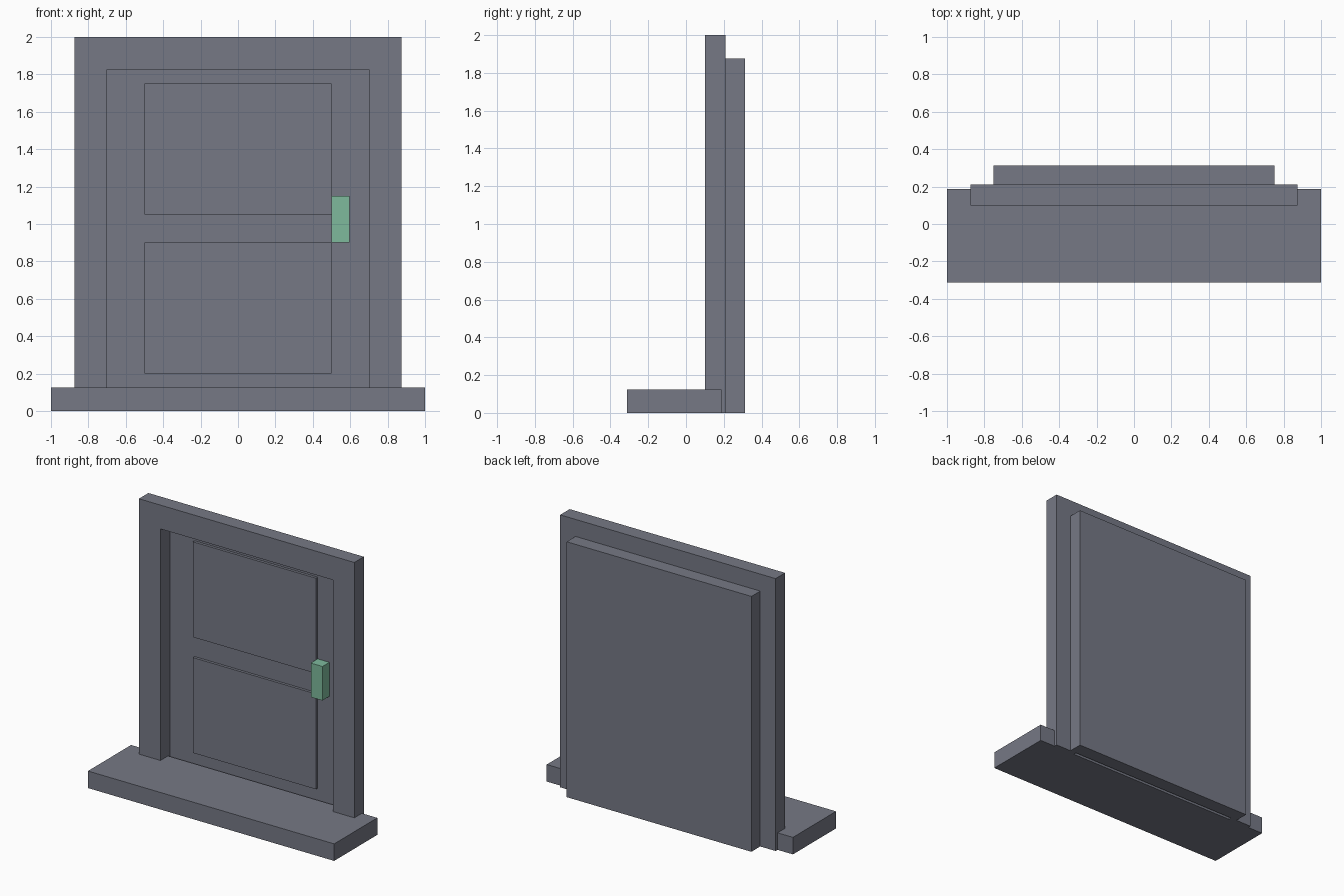
import bpy
import bmesh

default = bpy.data.objects.get("Cube")
if default:
    bpy.data.objects.remove(default, do_unlink=True)


def make_material(name, rgb):
    mat = bpy.data.materials.new(name)
    mat.use_nodes = True
    color = (*rgb, 1.0)
    mat.diffuse_color = color
    mat.node_tree.nodes["Principled BSDF"].inputs["Base Color"].default_value = color
    return mat


def extrude_outline(name, outline, y0, y1, mat):
    """Extrude an x-z outline from y0 back to y1."""
    bm = bmesh.new()
    face = bm.faces.new([bm.verts.new((x, y0, z)) for x, z in outline])
    back = bmesh.ops.extrude_face_region(bm, geom=[face])["geom"]
    for v in back:
        if isinstance(v, bmesh.types.BMVert):
            v.co.y = y1
    bmesh.ops.recalc_face_normals(bm, faces=bm.faces)
    mesh = bpy.data.meshes.new(name)
    bm.to_mesh(mesh)
    bm.free()
    mesh.materials.append(mat)
    obj = bpy.data.objects.new(name, mesh)
    bpy.context.collection.objects.link(obj)
    return obj


def box(name, x0, x1, y0, y1, z0, z1, mat):
    outline = [(x0, z0), (x1, z0), (x1, z1), (x0, z1)]
    return extrude_outline(name, outline, y0, y1, mat)


gray = make_material("slate gray", (0.18, 0.19, 0.235))
green = make_material("mint green", (0.21, 0.49, 0.335))

DOOR_FRONT = 0.21
DOOR_BACK = 0.3125

# Doorstep
box("doorstep", -1, 1, -0.3125, 0.1875, 0, 0.125, gray)

# Door frame: one arch-shaped outline, open at the bottom
right_half = [(0.7, 1.825), (0.7, 0), (0.875, 0), (0.875, 2)]
left_half = [(-x, z) for x, z in reversed(right_half)]
extrude_outline("door_frame", right_half + left_half, 0.1, DOOR_FRONT, gray)

# Door slab behind the frame
box("door", -0.75, 0.75, DOOR_FRONT, DOOR_BACK, 0, 1.875, gray)

# Raised panels
for name, z in (("lower_panel", 0.2), ("upper_panel", 1.05)):
    box(name, -0.5, 0.5, DOOR_FRONT - 0.02, DOOR_FRONT + 0.01, z, z + 0.7, gray)

# Handle
box("door_handle", 0.5, 0.595, 0.13, DOOR_FRONT + 0.01, 0.9, 1.15, green)
